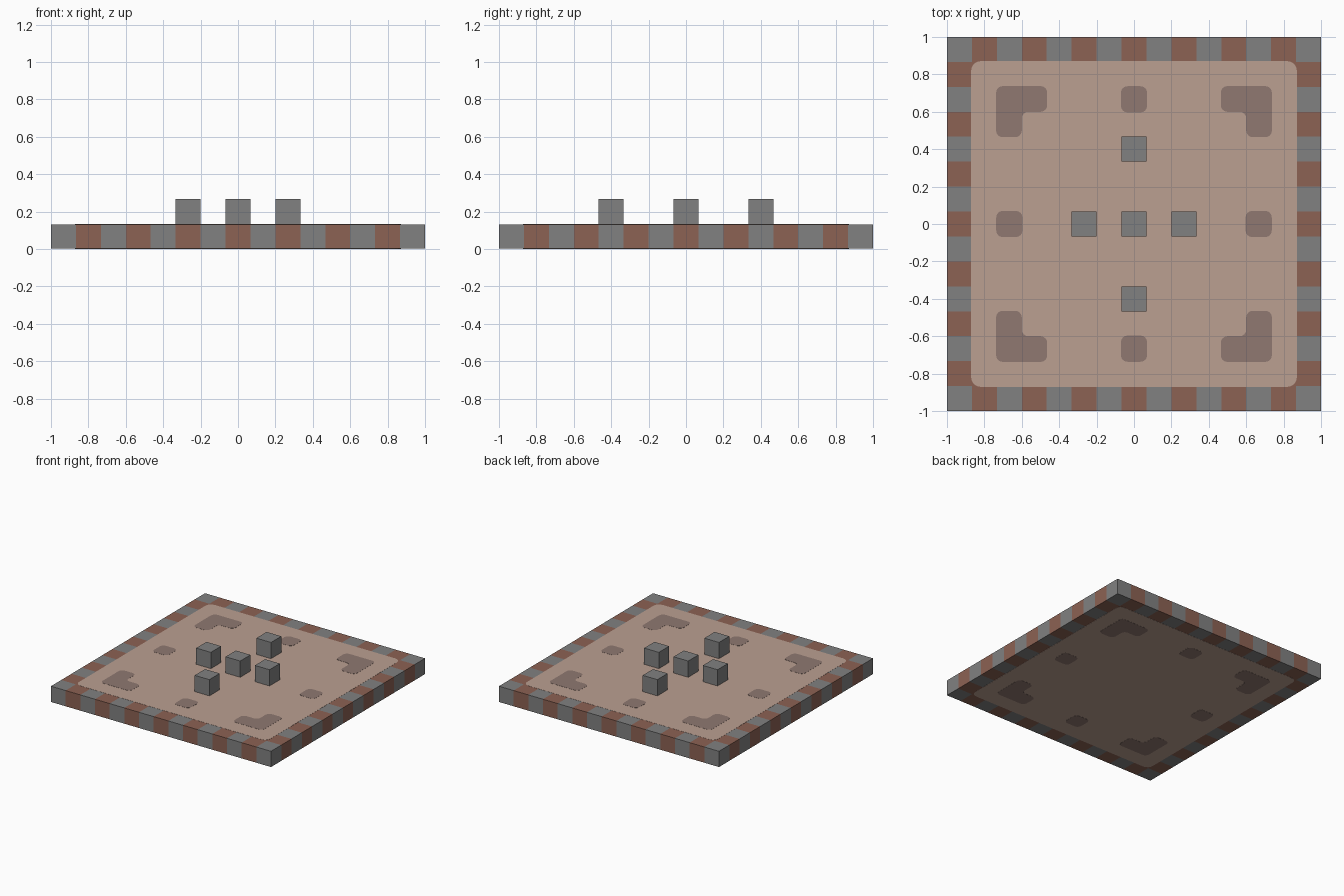
import bpy
import bmesh

default = bpy.data.objects.get("Cube")
if default:
    bpy.data.objects.remove(default, do_unlink=True)

N = 15                # cells along each side
C = 2 / N             # cell size, also the slab height
LIFT = 0.001          # step between painted layers


def material(name, rgb):
    mat = bpy.data.materials.new(name)
    mat.use_nodes = True
    colour = [(v / 255) ** 2.2 for v in rgb] + [1]
    mat.diffuse_color = colour
    mat.node_tree.nodes["Principled BSDF"].inputs["Base Color"].default_value = colour
    return mat


grey = material("stone grey", (128, 128, 128))
brown = material("brick brown", (139, 98, 84))
tan = material("pale clay", (185, 158, 144))
dusk = material("dark clay", (142, 120, 112))


def make_object(name, bm, mats, thickness=0):
    mesh = bpy.data.meshes.new(name)
    bm.to_mesh(mesh)
    bm.free()
    for mat in mats:
        mesh.materials.append(mat)
    obj = bpy.data.objects.new(name, mesh)
    bpy.context.collection.objects.link(obj)
    if thickness:
        solid = obj.modifiers.new("Thickness", "SOLIDIFY")
        solid.thickness = thickness
        solid.offset = -1
    return obj


def plate(name, outline, radius, z, mat):
    """Thin plate with rounded corners whose upper face lies at z."""
    bm = bmesh.new()
    bm.faces.new([bm.verts.new((x, y, z)) for x, y in outline])
    bmesh.ops.bevel(bm, geom=bm.verts[:], offset=radius, segments=4,
                    profile=0.5, affect='VERTICES')
    bm.normal_update()
    for face in bm.faces:
        if face.normal.z < 0:
            face.normal_flip()
    make_object(name, bm, [mat], LIFT)


def square(x, y, half):
    return [(x - half, y - half), (x + half, y - half),
            (x + half, y + half), (x - half, y + half)]


# Slab: chequered rim of grey and brown cells around a hidden brown core
bm = bmesh.new()
bmesh.ops.create_grid(bm, x_segments=N, y_segments=N, size=1)
for face in bm.faces:
    centre = face.calc_center_median()
    i, j = int((centre.x + 1) / C), int((centre.y + 1) / C)
    rim = i in (0, N - 1) or j in (0, N - 1)
    face.material_index = 0 if rim and (i + j) % 2 == 0 else 1
bmesh.ops.translate(bm, verts=bm.verts[:], vec=(0, 0, C - 2 * LIFT))
make_object("slab", bm, [grey, brown], C - 4 * LIFT)

# Clay field and its dark patches, on both the top and the underside
corner = [(2.5, 2.5), (2.5, 4.5), (3.5, 4.5)]
for side, field_z, patch_z in (("top", C - LIFT, C),
                               ("bottom", 2 * LIFT, LIFT)):
    plate("field_" + side, square(0, 0, 6.53 * C), 0.05, field_z, tan)
    for sx in (-1, 1):
        for sy in (-1, 1):
            # Corner patch: an L of three cells
            a, b, c = 3.48 * C, 4.5 * C, 5.53 * C
            shape = [(c, c), (a, c), (a, b), (b, b), (b, a), (c, a)]
            plate("corner_patch_" + side, [(sx * x, sy * y) for x, y in shape],
                  0.035, patch_z, dusk)
    for x, y in ((1, 0), (-1, 0), (0, 1), (0, -1)):
        plate("edge_patch_" + side, square(5 * C * x, 5 * C * y, 0.07),
              0.035, patch_z, dusk)

# Five grey blocks standing in a cross
for x, y in ((0, 0), (2, 0), (-2, 0), (0, 3), (0, -3)):
    bm = bmesh.new()
    bmesh.ops.create_cube(bm, size=C)
    bmesh.ops.translate(bm, verts=bm.verts[:], vec=(x * C, y * C, 1.5 * C))
    make_object("block", bm, [grey])
